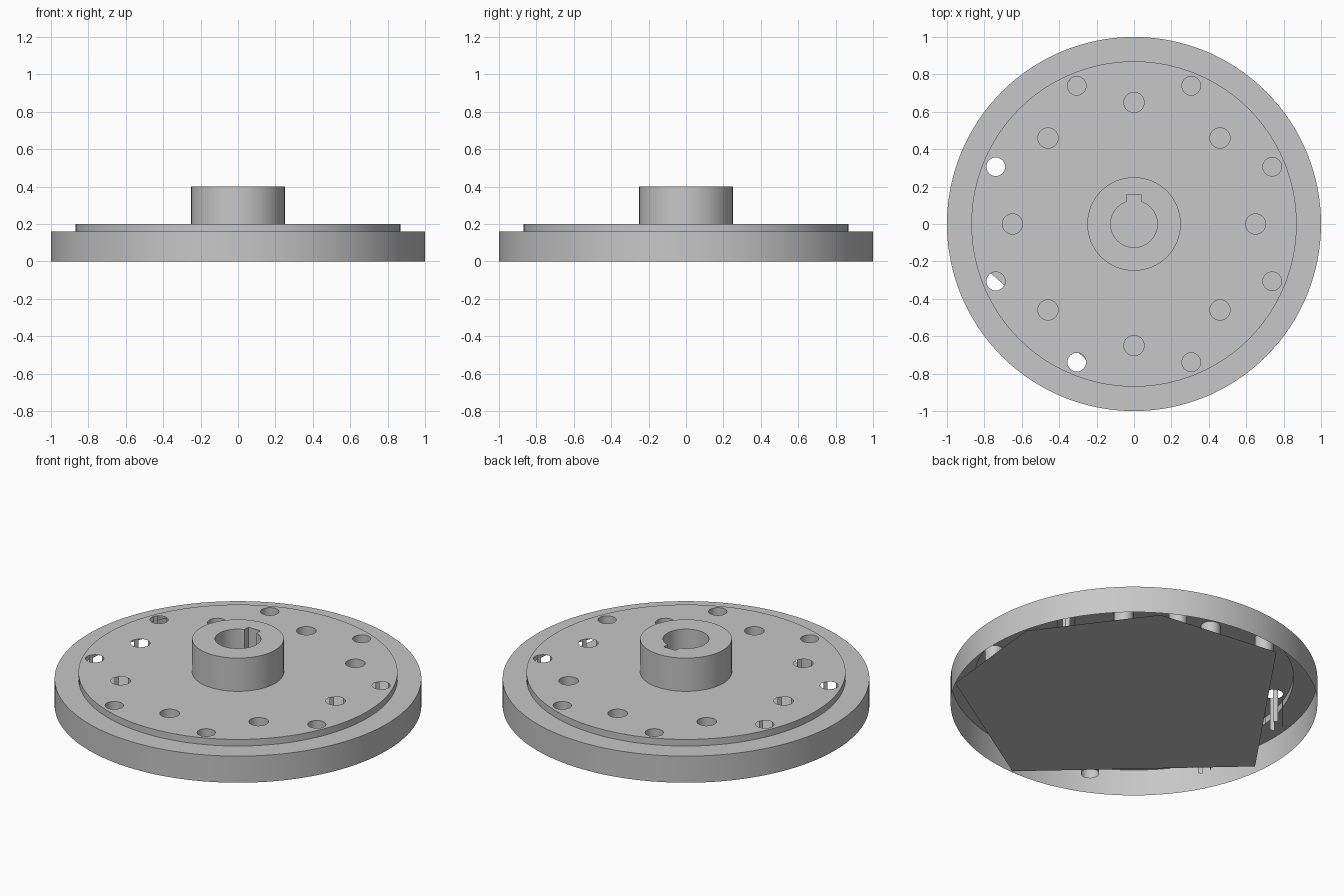
import bpy, bmesh
from math import sin, cos, asin, radians, pi

if "Cube" in bpy.data.objects:
    bpy.data.objects.remove(bpy.data.objects["Cube"], do_unlink=True)

steel = bpy.data.materials.new("steel grey")
steel.use_nodes = True
steel.diffuse_color = (0.57, 0.57, 0.57, 1)
steel.node_tree.nodes["Principled BSDF"].inputs["Base Color"].default_value = steel.diffuse_color

BASE, STEP, FACE, TOP = 0, 0.16, 0.2, 0.4   # heights
DISC, RAISED, HUB, BORE = 1.0, 0.87, 0.25, 0.125   # radii


def circle(r, n, cx=0, cy=0):
    return [(cx + r * cos(2 * pi * i / n), cy + r * sin(2 * pi * i / n)) for i in range(n)]


def ring(bm, outline, z):
    verts = [bm.verts.new((x, y, z)) for x, y in outline]
    for a, b in zip(verts, verts[1:] + verts[:1]):
        bm.edges.new((a, b))
    return verts


def bridge(bm, low, high, keep=lambda i: True):
    n = len(low)
    for i in range(n):
        if keep(i):
            j = (i + 1) % n
            bm.faces.new((low[i], low[j], high[j], high[i]))


def finish(name, bm):
    mesh = bpy.data.meshes.new(name)
    bm.to_mesh(mesh)
    bm.free()
    mesh.materials.append(steel)
    obj = bpy.data.objects.new(name, mesh)
    bpy.context.collection.objects.link(obj)
    bpy.ops.object.select_all(action='DESELECT')
    obj.select_set(True)
    bpy.context.view_layer.objects.active = obj
    bpy.ops.object.shade_smooth_by_angle(angle=radians(30))


def shell(name, sections):
    # open surface through a list of (outline, height) sections
    bm = bmesh.new()
    rings = [ring(bm, o, z) for o, z in sections]
    for a, b in zip(rings, rings[1:]):
        bridge(bm, a, b)
    finish(name, bm)


def plate(name, outlines, z):
    # flat sheet: first outline is the border, the rest are openings
    bm = bmesh.new()
    for o in outlines:
        ring(bm, o, z)
    bmesh.ops.triangle_fill(bm, use_beauty=True, edges=bm.edges[:], normal=(0, 0, 1))
    for f in bm.faces:
        if f.normal.z < 0:
            f.normal_flip()
    finish(name, bm)


# Outer rim, ledge and raised step
outer, raised, hub = circle(DISC, 128), circle(RAISED, 128), circle(HUB, 64)
shell("rim", [(outer, BASE), (outer, STEP), (raised, STEP), (raised, FACE)])

# Two bolt circles: (angle, centre distance, hole radius)
bolts = [(45 * k, 0.65, 0.054) for k in range(8)]
bolts += [(45 * k + 22.5, 0.8, 0.05) for k in range(8)]
holes = [circle(r, 24, d * cos(radians(a)), d * sin(radians(a))) for a, d, r in bolts]
plate("face_plate", [raised, hub] + holes, FACE)

# Hole linings, some of them slotted
slotted = {0, 22.5, 157.5, 180, 202.5, 225}
bm = bmesh.new()
for (angle, _, _), outline in zip(bolts, holes):
    keep = (lambda i: i % 6 < 2) if angle in slotted else (lambda i: True)
    bridge(bm, ring(bm, outline[::-1], BASE), ring(bm, outline[::-1], FACE), keep)
loose = [e for e in bm.edges if not e.link_faces]
bmesh.ops.delete(bm, geom=loose, context='EDGES')
finish("bolt_hole_linings", bm)

# Hub with keyed bore
half_key, key_top = 0.04, 0.155
gap = asin(half_key / BORE)
sweep = 2 * pi - 2 * gap
bore = [(BORE * cos(pi / 2 + gap + sweep * i / 48), BORE * sin(pi / 2 + gap + sweep * i / 48))
        for i in range(49)]
bore += [(half_key, key_top), (-half_key, key_top)]
shell("hub_wall", [(hub, FACE), (hub, TOP)])
plate("hub_top", [hub, bore], TOP)
shell("keyed_bore", [(bore[::-1], BASE), (bore[::-1], TOP)])

# Angular sheet closing most of the underside: (angle, distance) corners
corners = [(-27, 1), (13.5, 0.99), (58.5, 0.98), (104, 0.96), (186, 0.95), (272, 0.99)]
bm = bmesh.new()
sheet = [bm.verts.new((d * cos(radians(a)), d * sin(radians(a)), BASE)) for a, d in corners]
bm.faces.new(sheet[::-1])
finish("base_sheet", bm)
